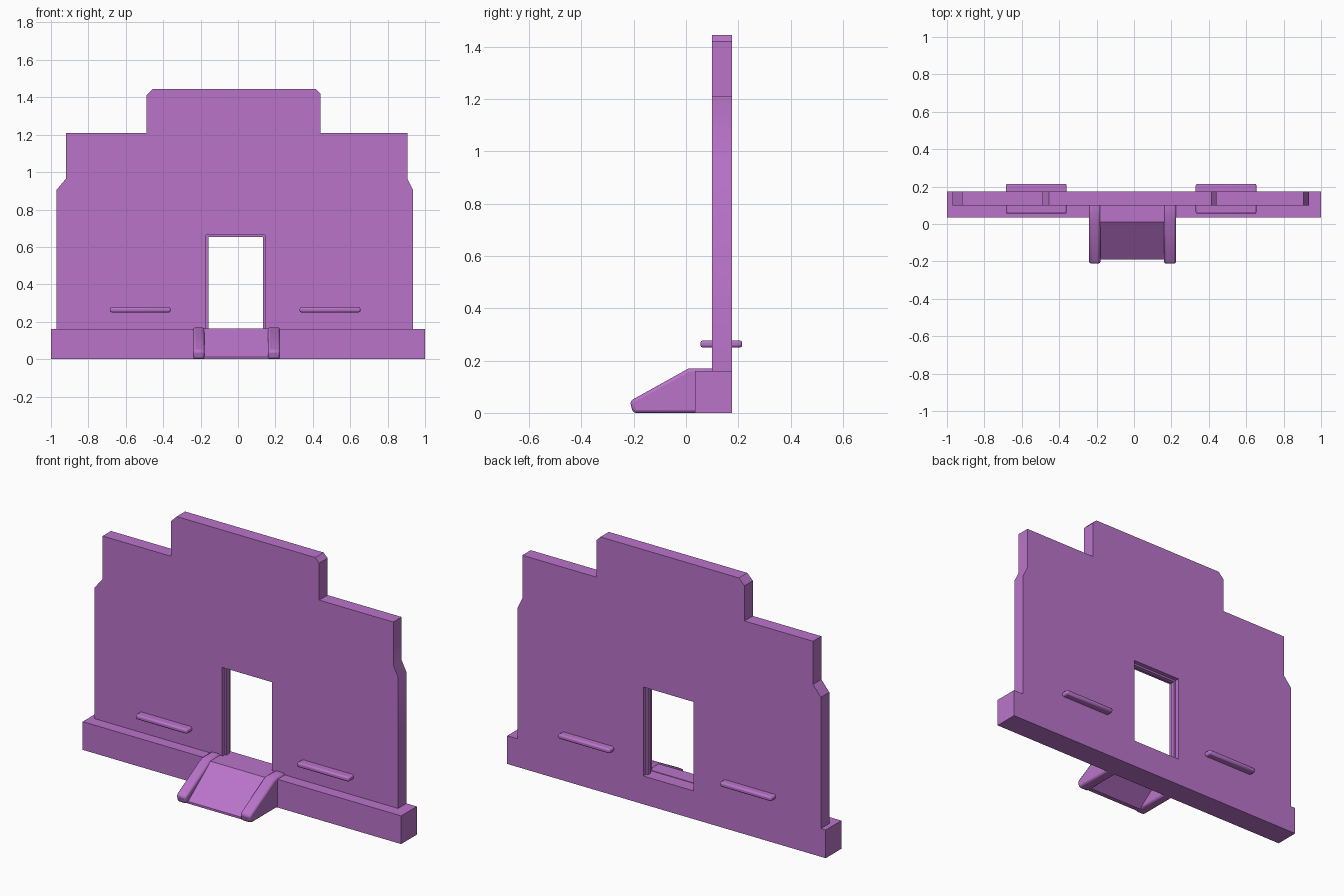
import bpy, bmesh
from mathutils import Vector

cube = bpy.data.objects.get("Cube")
if cube:
    bpy.data.objects.remove(cube, do_unlink=True)

purple = bpy.data.materials.new("purple_plastic")
purple.use_nodes = True
COLOR = (0.49, 0.175, 0.59, 1)
purple.diffuse_color = COLOR
purple.node_tree.nodes["Principled BSDF"].inputs["Base Color"].default_value = COLOR


def extrude(name, profile, axis, start, end, bevel=0.0, segments=1):
    """Extrude a 2D profile along 'x' (points are y,z) or 'y' (points are x,z)."""
    bm = bmesh.new()
    place = (lambda a, b: (start, a, b)) if axis == "x" else (lambda a, b: (a, start, b))
    face = bm.faces.new([bm.verts.new(place(*p)) for p in profile])
    ext = bmesh.ops.extrude_face_region(bm, geom=[face])
    step = Vector((end - start, 0, 0)) if axis == "x" else Vector((0, end - start, 0))
    bmesh.ops.translate(bm, vec=step, verts=[g for g in ext["geom"] if isinstance(g, bmesh.types.BMVert)])
    bmesh.ops.recalc_face_normals(bm, faces=bm.faces)
    mesh = bpy.data.meshes.new(name)
    bm.to_mesh(mesh)
    bm.free()
    mesh.materials.append(purple)
    obj = bpy.data.objects.new(name, mesh)
    bpy.context.collection.objects.link(obj)
    if bevel:
        mod = obj.modifiers.new("rounded_edges", "BEVEL")
        mod.width, mod.segments = bevel, segments
    bpy.ops.object.select_all(action="DESELECT")
    obj.select_set(True)
    bpy.context.view_layer.objects.active = obj
    bpy.ops.object.shade_smooth_by_angle()
    return obj


def box(x0, x1, z0, z1):
    return [(x0, z0), (x1, z0), (x1, z1), (x0, z1)]


# Base beam
BASE_TOP = 0.16
extrude("base_beam", box(-1, 1, 0, BASE_TOP), "y", 0.035, 0.175)

# Stepped wall with the doorway left open at the bottom
DOOR_L, DOOR_R, DOOR_TOP = -0.17, 0.145, 0.665
wall = [
    (-0.97, BASE_TOP), (DOOR_L, BASE_TOP), (DOOR_L, DOOR_TOP), (DOOR_R, DOOR_TOP),
    (DOOR_R, BASE_TOP), (0.935, BASE_TOP), (0.935, 0.905), (0.905, 0.965),
    (0.905, 1.21), (0.44, 1.21), (0.44, 1.42), (0.415, 1.445),
    (-0.455, 1.445), (-0.49, 1.41), (-0.49, 1.21), (-0.92, 1.21),
    (-0.92, 0.965), (-0.97, 0.905),
]
extrude("wall", wall, "y", 0.10, 0.175)

# Thin lip around the doorway
LIP = 0.011
frame = [
    (DOOR_L, BASE_TOP), (DOOR_L + LIP, BASE_TOP), (DOOR_L + LIP, DOOR_TOP - LIP),
    (DOOR_R - LIP, DOOR_TOP - LIP), (DOOR_R - LIP, BASE_TOP), (DOOR_R, BASE_TOP),
    (DOOR_R, DOOR_TOP), (DOOR_L, DOOR_TOP),
]
extrude("door_frame", frame, "y", 0.125, 0.15)

# Narrow ledges passing through the wall
for name, x0, x1 in (("right_ledge", -0.685, -0.36), ("left_ledge", 0.33, 0.655)):
    extrude(name, box(0.055, 0.215, 0.25, 0.277), "x", x0, x1, 0.009, 2)

# Ramp side rails
rail = [(-0.203, 0), (-0.215, 0.045), (0.01, 0.17), (0.11, 0.17), (0.13, 0)]
for name, x0, x1 in (("right_rail", -0.24, -0.18), ("left_rail", 0.16, 0.225)):
    extrude(name, rail, "x", x0, x1, 0.012, 2)

# Sloped ramp plate, hollow underneath
ramp = [(-0.19, 0), (-0.19, 0.012), (0.012, 0.163), (0.10, 0.163),
        (0.10, 0.14), (0.02, 0.14), (-0.165, 0)]
extrude("ramp", ramp, "x", -0.185, 0.165)
